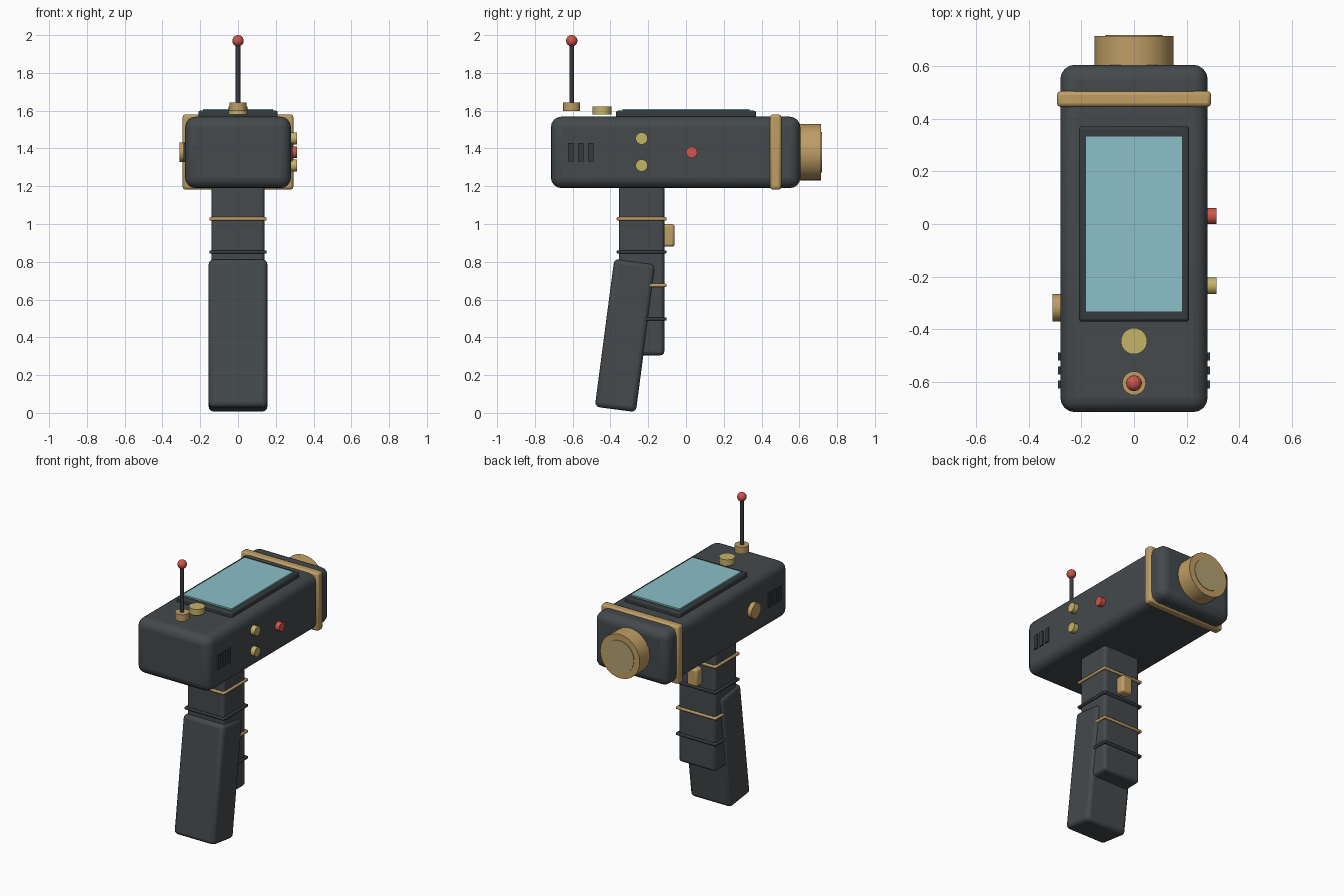
import bpy
from math import radians, pi

cube = bpy.data.objects.get("Cube")
if cube:
    bpy.data.objects.remove(cube, do_unlink=True)


def material(name, rgb):
    m = bpy.data.materials.new(name)
    m.use_nodes = True
    m.diffuse_color = (*rgb, 1)
    m.node_tree.nodes["Principled BSDF"].inputs["Base Color"].default_value = (*rgb, 1)
    return m


CHARCOAL = material("charcoal", (0.058, 0.067, 0.073))
DARK = material("dark trim", (0.038, 0.044, 0.048))
GOLD = material("gold", (0.52, 0.34, 0.13))
YELLOW = material("yellow", (0.56, 0.45, 0.14))
LENS = material("lens tan", (0.45, 0.36, 0.17))
RED = material("red", (0.62, 0.09, 0.07))
GLASS = material("screen blue", (0.26, 0.53, 0.58))


def finish(name, mat):
    ob = bpy.context.object
    ob.name = name
    ob.data.materials.append(mat)
    bpy.ops.object.shade_smooth_by_angle(angle=radians(35))
    return ob


def box(name, mat, x, y, z, bevel=0.0, segments=3, tilt=0.0):
    """Box given by its (min, max) range on each axis."""
    ranges = (x, y, z)
    bpy.ops.mesh.primitive_cube_add(size=1, location=[(a + b) / 2 for a, b in ranges])
    ob = bpy.context.object
    ob.scale = [b - a for a, b in ranges]
    bpy.ops.object.transform_apply(location=False, rotation=False, scale=True)
    ob.rotation_euler.x = tilt
    if bevel:
        mod = ob.modifiers.new("Bevel", "BEVEL")
        mod.width = bevel
        mod.segments = segments
    return finish(name, mat)


def cylinder(name, mat, radius, start, length, axis="z"):
    """Cylinder growing from start along the positive axis."""
    rotation = {"x": (0, pi / 2, 0), "y": (pi / 2, 0, 0), "z": (0, 0, 0)}[axis]
    centre = list(start)
    centre["xyz".index(axis)] += length / 2
    bpy.ops.mesh.primitive_cylinder_add(vertices=32, radius=radius, depth=length,
                                        location=centre, rotation=rotation)
    return finish(name, mat)


# Main housing with its band
box("housing", CHARCOAL, (-0.28, 0.28), (-0.715, 0.605), (1.19, 1.568), 0.055, 4)
box("housing_band", GOLD, (-0.293, 0.293), (0.445, 0.505), (1.182, 1.58), 0.014, 2)

# Lens at the back end
cylinder("lens_barrel", GOLD, 0.15, (0, 0.58, 1.38), 0.135, "y")
cylinder("lens_disc", LENS, 0.108, (0, 0.70, 1.38), 0.019, "y")

# Screen
box("screen_frame", DARK, (-0.21, 0.21), (-0.37, 0.37), (1.55, 1.60), 0.01, 2)
box("screen", GLASS, (-0.185, 0.185), (-0.335, 0.335), (1.59, 1.61))

# Top knob and antenna
cylinder("top_knob", YELLOW, 0.05, (0, -0.445, 1.58), 0.042)
cylinder("antenna_base", GOLD, 0.045, (0, -0.605, 1.598), 0.046)
cylinder("antenna_rod", DARK, 0.012, (0, -0.605, 1.60), 0.36)
bpy.ops.mesh.primitive_uv_sphere_add(segments=24, ring_count=12, radius=0.03,
                                     location=(0, -0.605, 1.97))
finish("antenna_tip", RED)

# Side controls
for label, z in (("upper", 1.453), ("lower", 1.31)):
    cylinder(label + "_button", YELLOW, 0.032, (0.27, -0.235, z), 0.043, "x")
cylinder("red_button", RED, 0.03, (0.27, 0.03, 1.38), 0.043, "x")
cylinder("side_dial", GOLD, 0.052, (-0.31, -0.318, 1.38), 0.04, "x")

# Vent slats on both sides
for side in (-1, 1):
    for i in range(3):
        y = -0.61 + i * 0.053
        x = sorted((side * 0.27, side * 0.288))
        box("vent_slat", DARK, x, (y - 0.015, y + 0.015), (1.33, 1.43))

# Handle column, its rings and the trigger
box("handle_column", CHARCOAL, (-0.14, 0.14), (-0.355, -0.115), (0.305, 1.21), 0.02)
for z, mat in ((1.028, GOLD), (0.852, DARK), (0.675, GOLD), (0.497, DARK)):
    box("handle_ring", mat, (-0.152, 0.152), (-0.367, -0.103),
        (z - 0.009, z + 0.009), 0.006, 2)
box("trigger", GOLD, (-0.04, 0.04), (-0.13, -0.06), (0.88, 1.0), 0.015)

# Slanted grip
box("grip", CHARCOAL, (-0.155, 0.155), (-0.432, -0.213), (0.015, 0.805),
    0.025, 3, radians(-7.5))
